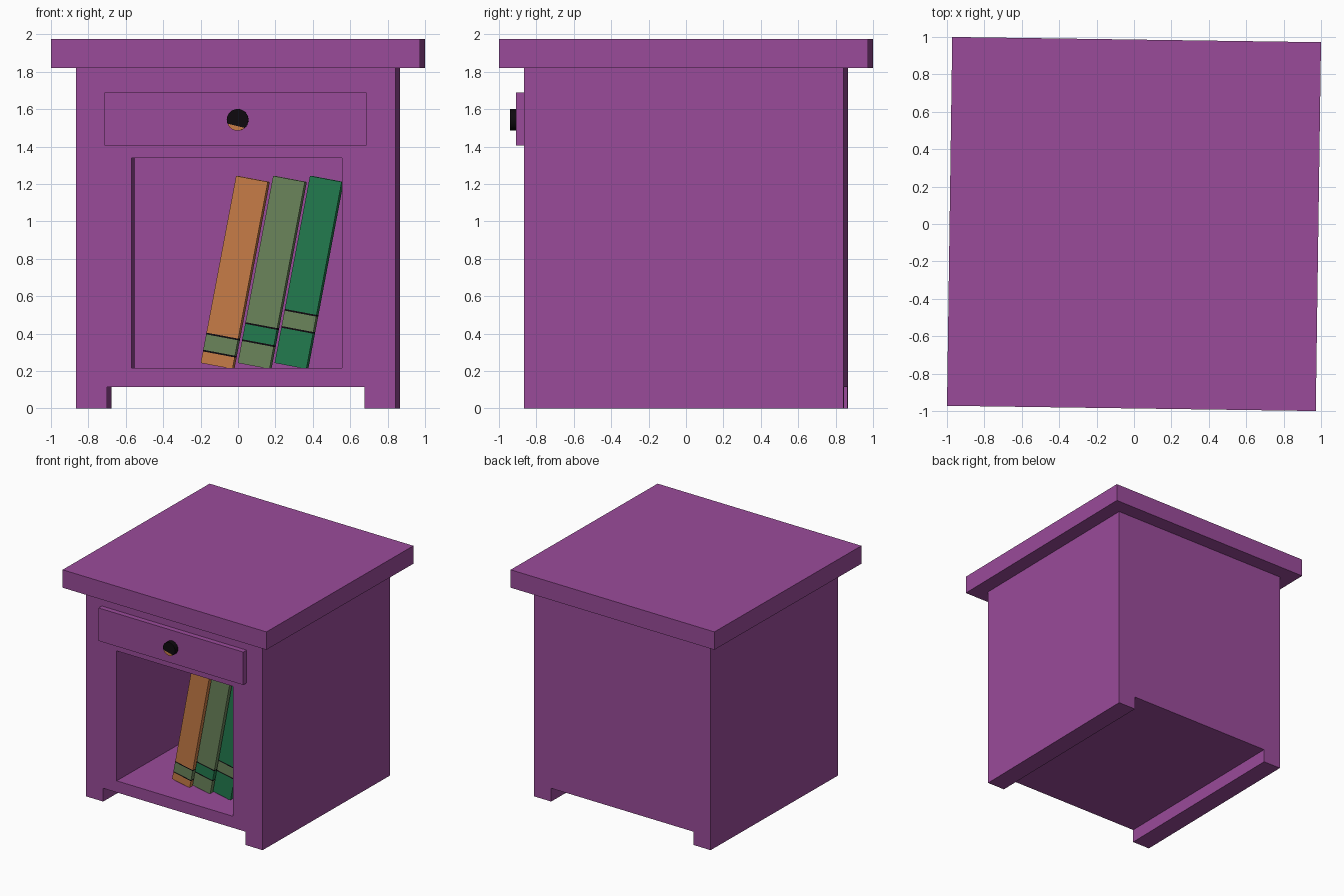
import bpy, bmesh, math
from mathutils import Matrix, Vector

if "Cube" in bpy.data.objects:
    bpy.data.objects.remove(bpy.data.objects["Cube"])

TURN = Matrix.Rotation(-0.0142, 4, 'Z')   # whole piece sits slightly turned


def material(name, r, g, b):
    def lin(c):
        c /= 255
        return c / 12.92 if c < 0.04 else ((c + 0.055) / 1.055) ** 2.4
    m = bpy.data.materials.new(name)
    m.diffuse_color = (lin(r), lin(g), lin(b), 1)
    m.use_nodes = True
    m.node_tree.nodes["Principled BSDF"].inputs["Base Color"].default_value = m.diffuse_color
    return m


PURPLE = material("purple paint", 154, 75, 154)
ORANGE = material("orange cover", 199, 124, 71)
SAGE = material("sage cover", 107, 132, 91)
GREEN = material("green cover", 34, 123, 78)
BLACK = material("black", 14, 10, 14)


def finish(bm, name, mats):
    bmesh.ops.transform(bm, matrix=TURN, verts=bm.verts)
    bmesh.ops.recalc_face_normals(bm, faces=bm.faces)
    me = bpy.data.meshes.new(name)
    bm.to_mesh(me)
    bm.free()
    for m in mats:
        me.materials.append(m)
    ob = bpy.data.objects.new(name, me)
    bpy.context.collection.objects.link(ob)
    return ob


def box_bm(lo, hi):
    lo, hi = Vector(lo), Vector(hi)
    bm = bmesh.new()
    bmesh.ops.create_cube(bm, size=1, matrix=Matrix.Translation((lo + hi) / 2)
                          @ Matrix.Diagonal((*(hi - lo), 1)))
    return bm


def box(name, lo, hi):
    return finish(box_bm(lo, hi), name, [PURPLE])


# Table top
box("table_top", (-0.986, -0.986, 1.82), (0.986, 0.986, 1.975))

# Cabinet body with an open compartment pushed in from the front
B = 0.855
bm = box_bm((-B, -B, 0.115), (B, B, 1.82))
front = min(bm.faces, key=lambda f: f.calc_center_median().y)
bmesh.ops.inset_region(bm, faces=[front], thickness=0.1, use_even_offset=True)
for v in front.verts:
    v.co.x = 0.568 if v.co.x > 0 else -0.557
    v.co.z = 1.34 if v.co.z > 0.95 else 0.215
    v.co.y = -B
back = bmesh.ops.extrude_discrete_faces(bm, faces=[front])["faces"][0]
for v in back.verts:
    v.co.y = 0.5
finish(bm, "cabinet_body", [PURPLE])

# Runner feet along both sides
for side, a, b in (("left", -B, -0.688), ("right", 0.688, B)):
    box(side + "_foot", (a, -B, 0), (b, B, 0.115))

# Drawer front
box("drawer_front", (-0.70, -0.90, 1.405), (0.70, -B, 1.69))

# Drawer knob: dark disc with an orange lower edge on its face
bm = bmesh.new()
bmesh.ops.create_cone(bm, cap_ends=True, segments=24, radius1=0.058,
                      radius2=0.058, depth=0.04,
                      matrix=Matrix.Translation((0.011, -0.92, 1.543))
                      @ Matrix.Rotation(math.pi / 2, 4, 'X'))
bmesh.ops.bisect_plane(bm, geom=bm.verts[:] + bm.edges[:] + bm.faces[:],
                       plane_co=(0, 0, 1.512), plane_no=(0.25, 0, 1))
for f in bm.faces:
    c = f.calc_center_median()
    if c.y < -0.935 and c.z < 1.512:
        f.material_index = 1
knob = finish(bm, "drawer_knob", [BLACK, ORANGE])
bpy.context.view_layer.objects.active = knob
knob.select_set(True)
bpy.ops.object.shade_smooth_by_angle()
knob.select_set(False)


# Leaning books, each with a coloured band edged in black
def book(name, x, cover, band, low, high):
    w, h, line = 0.173 / 2, 1.018 / 2, 0.009
    bm = box_bm((-w, -0.62, -h), (w, 0.10, h))
    for z in (low, low + line, high - line, high):
        bmesh.ops.bisect_plane(bm, geom=bm.verts[:] + bm.edges[:] + bm.faces[:],
                               plane_co=(0, 0, z - h), plane_no=(0, 0, 1))
    for f in bm.faces:
        z = f.calc_center_median().z + h
        if low < z < high:
            f.material_index = 1 if low + line < z < high - line else 2
    bmesh.ops.transform(bm, verts=bm.verts, matrix=Matrix.Translation((x, 0, 0.727))
                        @ Matrix.Rotation(math.radians(10.7), 4, 'Y'))
    finish(bm, name, [cover, band, BLACK])


book("left_book", -0.011, ORANGE, SAGE, 0.063, 0.165)
book("middle_book", 0.187, SAGE, GREEN, 0.120, 0.222)
book("right_book", 0.384, GREEN, SAGE, 0.192, 0.294)
